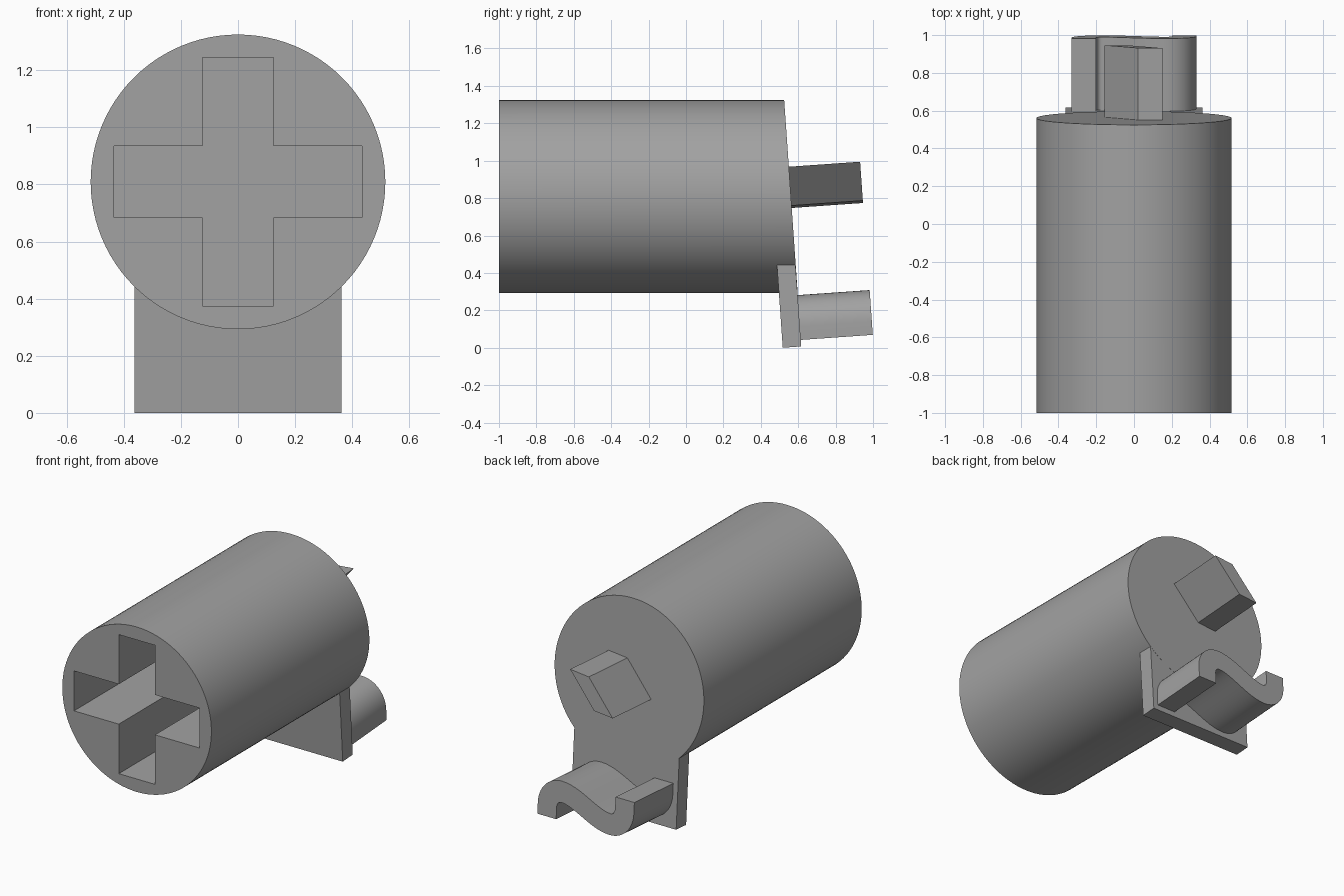
import bpy, bmesh, math
from mathutils import Vector
from mathutils.geometry import interpolate_bezier

if "Cube" in bpy.data.objects:
    bpy.data.objects.remove(bpy.data.objects["Cube"])

TILT = math.radians(4)              # lean of the back face
BACK = Vector((0, 0.617, 0.007))    # foot of the back face
RADIUS, AXIS_Z = 0.516, 0.809

grey = bpy.data.materials.new("grey plastic")
grey.use_nodes = True
grey.diffuse_color = (0.36, 0.36, 0.36, 1)
grey.node_tree.nodes["Principled BSDF"].inputs["Base Color"].default_value = (0.36, 0.36, 0.36, 1)


def finish(name, bm, smooth=False):
    bmesh.ops.recalc_face_normals(bm, faces=bm.faces)
    mesh = bpy.data.meshes.new(name)
    bm.to_mesh(mesh)
    bm.free()
    mesh.materials.append(grey)
    obj = bpy.data.objects.new(name, mesh)
    bpy.context.collection.objects.link(obj)
    if smooth:
        bpy.ops.object.select_all(action='DESELECT')
        obj.select_set(True)
        bpy.context.view_layer.objects.active = obj
        bpy.ops.object.shade_smooth_by_angle(angle=math.radians(30))
    return obj


def sweep(bm, outline, start, end):
    """Walls between two depths; start and end give y for a height."""
    a = [bm.verts.new((x, start(z), z)) for x, z in outline]
    b = [bm.verts.new((x, end(z), z)) for x, z in outline]
    for i in range(len(a)):
        j = (i + 1) % len(a)
        bm.faces.new((a[i], a[j], b[j], b[i]))
    return a, b


def leaning_prism(name, outline, y0, y1, smooth=False):
    bm = bmesh.new()
    a, b = sweep(bm, outline, lambda z: y0, lambda z: y1)
    bm.faces.new(a)
    bm.faces.new(b)
    obj = finish(name, bm, smooth)
    obj.location = BACK
    obj.rotation_euler.x = TILT
    return obj


# Round body with a slanted back and a deep cross-shaped socket in the front
def slant(z):
    return BACK.y - (z - BACK.z) * math.tan(TILT)


circle = [(RADIUS * math.cos(t), AXIS_Z + RADIUS * math.sin(t))
          for t in (math.tau * i / 96 for i in range(96))]
w, r = 0.125, 0.435
quarter = [(r, -w), (r, w), (w, w)]
cross = []
for k in range(4):
    c, s = round(math.cos(k * math.pi / 2)), round(math.sin(k * math.pi / 2))
    cross += [(x * c - z * s, AXIS_Z + x * s + z * c) for x, z in quarter]

bm = bmesh.new()
rim, back = sweep(bm, circle, lambda z: -1, slant)
mouth, floor = sweep(bm, cross, lambda z: -1, lambda z: 0.4)
bm.faces.new(back)
bm.faces.new(floor)
loops = [bm.edges.get((ring[i - 1], ring[i])) for ring in (rim, mouth) for i in range(len(ring))]
bmesh.ops.triangle_fill(bm, edges=loops, use_beauty=True, normal=(0, -1, 0))
finish("body", bm, smooth=True)

# Hanging plate, its top edge hollowed to follow the body
half = 0.363
reach = math.asin(half / (RADIUS - 0.01))
top = [((RADIUS - 0.01) * math.sin(t), AXIS_Z - (RADIUS - 0.01) * math.cos(t))
       for t in (reach * (1 - i / 12) for i in range(25))]
leaning_prism("hanging_plate", [(-half, 0), (half, 0)] + top, -0.1, -0.001)

# Slanted peg on the back face
leaning_prism("slanted_peg", [(0.15, 0.963), (0.02, 0.95), (-0.155, 0.742), (-0.025, 0.755)], -0.02, 0.382)

# Wavy S-shaped hook: half a centre line, turned about its middle, then thickened
MID, THICK = 0.155, 0.13


def bezier(*pts):
    return [p.xy for p in interpolate_bezier(*[Vector((x, z, 0)) for x, z in pts], 14)]


leg = [Vector((0.265, -0.12)), Vector((0.265, -0.05))]
bend = bezier((0.265, -0.05), (0.265, 0.01), (0.225, 0.055), (0.17, 0.055))
middle = bezier((0.17, 0.055), (0.06, 0.055), (-0.06, -0.055), (-0.17, -0.055))
first = leg + bend[1:]
line = first + middle[1:-1] + [-p for p in reversed(first)]
left_side, right_side = [], []
for i, p in enumerate(line):
    d = (line[min(i + 1, len(line) - 1)] - line[max(i - 1, 0)]).normalized()
    n = Vector((-d.y, d.x)) * THICK / 2
    left_side.append((p.x + n.x, p.y + n.y + MID))
    right_side.append((p.x - n.x, p.y - n.y + MID))
leaning_prism("wavy_hook", left_side + right_side[::-1], -0.02, 0.385, smooth=True)
